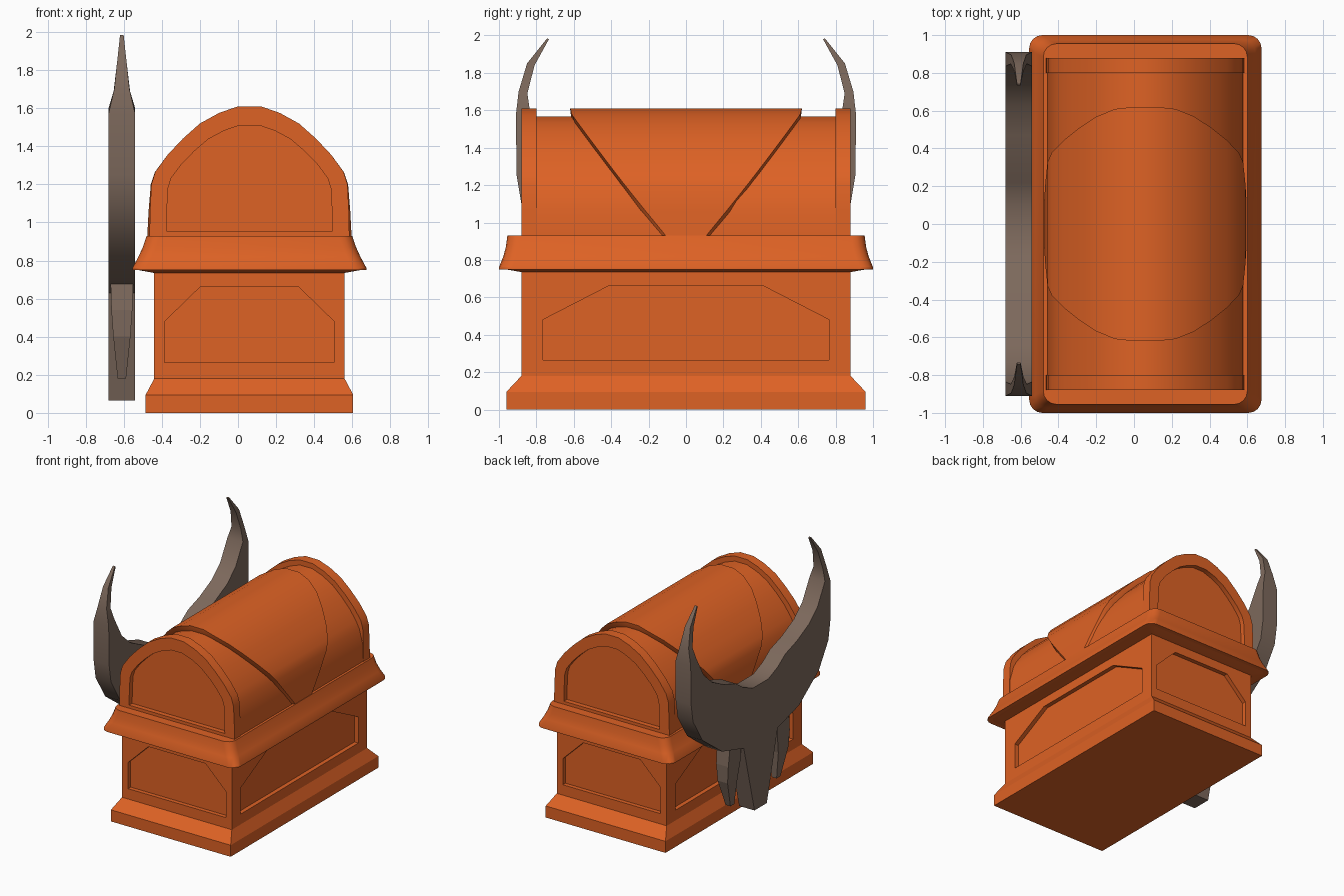
import bpy, bmesh, math
from mathutils import Vector

cube = bpy.data.objects.get("Cube")
if cube:
    bpy.data.objects.remove(cube)

CX = 0.06  # chest centre line


def material(name, rgb):
    m = bpy.data.materials.new(name)
    m.use_nodes = True
    m.diffuse_color = (*rgb, 1)
    m.node_tree.nodes["Principled BSDF"].inputs["Base Color"].default_value = (*rgb, 1)
    return m


orange = material("burnt orange", (0.73, 0.122, 0.018))
brown = material("horn brown", (0.205, 0.141, 0.107))


def finish(name, bm, mat, smooth=True):
    bmesh.ops.recalc_face_normals(bm, faces=bm.faces)
    me = bpy.data.meshes.new(name)
    bm.to_mesh(me)
    bm.free()
    me.materials.append(mat)
    ob = bpy.data.objects.new(name, me)
    bpy.context.collection.objects.link(ob)
    if smooth:
        bpy.ops.object.select_all(action="DESELECT")
        ob.select_set(True)
        bpy.context.view_layer.objects.active = ob
        bpy.ops.object.shade_smooth_by_angle(angle=math.radians(30))
    return ob


def loft(name, loops, mat=orange, smooth=True):
    """Skin a stack of closed loops and cap both ends."""
    bm = bmesh.new()
    rows = [[bm.verts.new(p) for p in loop] for loop in loops]
    for a, b in zip(rows, rows[1:]):
        n = len(a)
        for i in range(n):
            j = (i + 1) % n
            bm.faces.new((a[i], a[j], b[j], b[i]))
    bm.faces.new(rows[0])
    bm.faces.new(rows[-1])
    return finish(name, bm, mat, smooth)


def rect(hx, hy, z, r=0.0, steps=5):
    """Rectangle loop with optional rounded corners."""
    pts = []
    for k, (sx, sy) in enumerate(((1, 1), (-1, 1), (-1, -1), (1, -1))):
        for s in range(steps if r else 1):
            a = math.pi / 2 * (k + s / (steps - 1))
            ox, oy = (r * math.cos(a), r * math.sin(a)) if r else (0, 0)
            pts.append(Vector((CX + sx * (hx - r) + ox, sy * (hy - r) + oy, z)))
    return pts


# Base plinth and chest body
loft("base_plinth", [rect(.545, .96, 0), rect(.545, .96, .095), rect(.50, .88, .18)], smooth=False)
body = loft("chest_body", [rect(.50, .88, .17), rect(.50, .88, .78)], smooth=False)


# Recessed panels with clipped upper corners on all four sides
def panel_cutter(axis, side, half, top, face, depth=0.035):
    prof = [(-half, .265), (half, .265), (half, .48), (top, .66), (-top, .66), (-half, .48)]
    def place(u, z, d):
        return Vector((CX + side * d, u, z)) if axis == "x" else Vector((CX + u, side * d, z))
    return loft("panel_cutter", [[place(u, z, d) for u, z in prof] for d in (face - depth, face + .1)], smooth=False)


for side in (-1, 1):
    for args in (("x", side, .765, .415, .50), ("y", side, .445, .26, .88)):
        cutter = panel_cutter(*args)
        cutter.hide_render = True
        mod = body.modifiers.new("panel", "BOOLEAN")
        mod.operation, mod.solver, mod.object = "DIFFERENCE", "EXACT", cutter
        bpy.context.view_layer.objects.active = body
        bpy.ops.object.modifier_apply(modifier=mod.name)
        bpy.data.objects.remove(cutter)

# Flared cornice
loft("cornice", [rect(.50, .88, .735), rect(.615, 1.0, .75, .07), rect(.615, 1.0, .76, .07),
                 rect(.583, .976, .82, .07), rect(.56, .963, .87, .07),
                 rect(.54, .955, .93, .07)][1:])
loft("cornice_underside", [rect(.50, .88, .735, .01), rect(.61, .995, .755, .07)])

# Arched lid profile: half width, height
HALF = [(.525, .92), (.522, 1.06), (.515, 1.2), (.495, 1.265), (.43, 1.355),
        (.35, 1.44), (.26, 1.52), (.16, 1.575), (.06, 1.61)]
ARCH = HALF + [(-w, z) for w, z in reversed(HALF)]


def arch(y, inset=0.0):
    """Arch whose inset fades out towards the foot."""
    out = []
    for w, z in ARCH:
        k = inset * min(1, max(.1, (z - 1.05) / .2))
        out.append(Vector((CX + w * (1 - k / .52), y, z - k * max(0, z - .93) / .68)))
    return out


def arch_panel(y):
    return [Vector((CX + w * .83, y, .955 + (z - .92) * .805)) for w, z in ARCH]


# Lid barrel and the two end hoops with recessed ends
loft("lid_barrel", [arch(-.82, .042), arch(.82, .042)])
for side, label in ((-1, "front"), (1, "back")):
    loft(label + "_lid_hoop", [arch(side * .80), arch(side * .88),
                               arch_panel(side * .88), arch_panel(side * .84)])


# Wide strap over the lid, narrowing to each foot
def strap_edge(side, inset, swell):
    pts = []
    for p in arch(0, inset):
        reach = .10 + .52 * min(1, max(0, (p.z - .93 + inset * .5) / .66)) ** .93
        grow = 1 + swell * max(0, 1.3 - p.z)
        pts.append(Vector((CX + (p.x - CX) * grow, side * reach, p.z)))
    return pts


loft("lid_strap", [strap_edge(-1, .06, 0), strap_edge(-1, 0, .06),
                   strap_edge(1, 0, .06), strap_edge(1, .06, 0)])

# Horned skull plate: outer and inner edge pairs from the horn tip to the brow
PAIRS = [((.742, 1.985), (.733, 1.98)), ((.85, 1.85), (.81, 1.84)), ((.895, 1.7), (.848, 1.69)),
         ((.91, 1.57), (.835, 1.6)), ((.905, 1.25), (.74, 1.43)), ((.88, 1.1), (.63, 1.33)),
         ((.757, .9), (.47, 1.25)), ((.5, .71), (.32, 1.2)), ((.22, .63), (.22, 1.13))]


def plate_half_width(z):
    if z < 1.6:
        return .07
    return .07 - .3 * (z - 1.6) if z < 1.7 else .04 - .107 * (z - 1.7)


bm = bmesh.new()
for s in (-1, 1):
    for (a, b), (c, d) in zip(PAIRS, PAIRS[1:]):
        bm.faces.new([bm.verts.new((0, s * y, z)) for y, z in (a, c, d, b)])
muzzle = [(.22, 1.13), (.22, .63), (.08, .065)]
brow = [(-.1, 1.08), (.1, 1.08)]
outline = muzzle + [(-y, z) for y, z in reversed(muzzle)] + brow
bm.faces.new([bm.verts.new((0, y, z)) for y, z in outline])
bmesh.ops.remove_doubles(bm, verts=bm.verts, dist=.001)
bmesh.ops.recalc_face_normals(bm, faces=bm.faces)
back = list(bm.verts)
bmesh.ops.extrude_face_region(bm, geom=list(bm.faces), use_keep_orig=True)
back = set(back)
for v in bm.verts:
    v.co.x = -.61 + plate_half_width(v.co.z) * (1 if v in back else -1)
finish("horned_skull_plate", bm, brown)

# Fangs hanging beside the muzzle
for s, label in ((-1, "front"), (1, "back")):
    rings = []
    for z, y, hx, hy in ((.72, .31, .06, .07), (.54, .32, .055, .08), (.40, .33, .045, .065), (.18, .30, .022, .025)):
        rings.append([Vector((-.61 + i * hx, s * y + j * hy, z)) for i, j in ((1, 1), (-1, 1), (-1, -1), (1, -1))])
    loft(label + "_fang", rings, brown, False)
